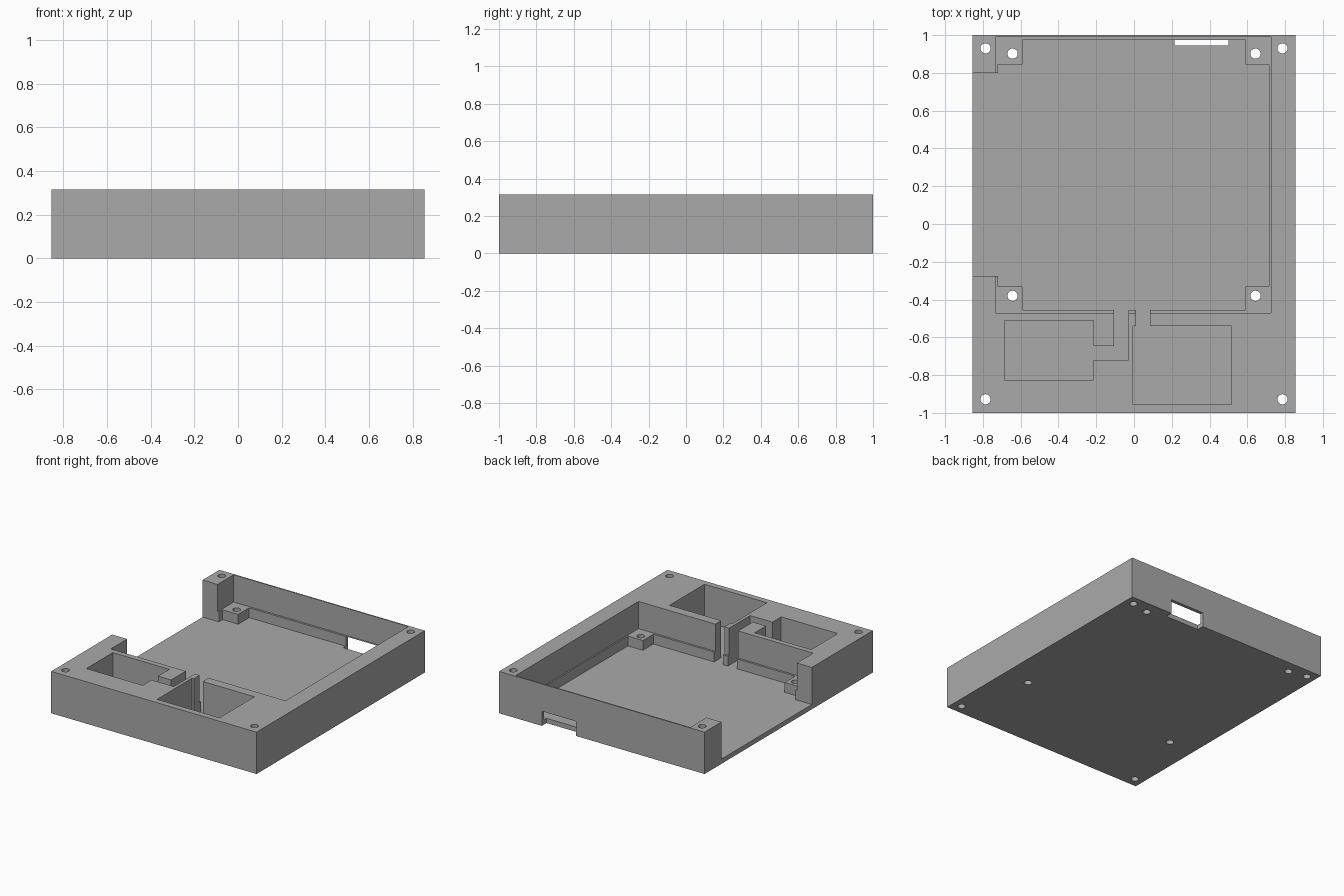
import bpy, bmesh, math

cube = bpy.data.objects.get("Cube")
if cube:
    bpy.data.objects.remove(cube, do_unlink=True)

HEIGHT, FLOOR, LEDGE, ABOVE = 0.315, 0.036, 0.11, 0.4


def prism(name, outline, z0, z1):
    """Extrude a flat outline from z0 to z1."""
    bm = bmesh.new()
    face = bm.faces.new([bm.verts.new((x, y, z0)) for x, y in outline])
    out = bmesh.ops.extrude_face_region(bm, geom=[face])
    moved = [v for v in out["geom"] if isinstance(v, bmesh.types.BMVert)]
    bmesh.ops.translate(bm, verts=moved, vec=(0, 0, z1 - z0))
    bmesh.ops.recalc_face_normals(bm, faces=bm.faces)
    mesh = bpy.data.meshes.new(name)
    bm.to_mesh(mesh)
    bm.free()
    obj = bpy.data.objects.new(name, mesh)
    bpy.context.collection.objects.link(obj)
    return obj


def rect(x0, x1, y0, y1):
    return [(x0, y0), (x1, y0), (x1, y1), (x0, y1)]


def circle(cx, cy, r, n=32):
    return [(cx + r * math.cos(2 * math.pi * i / n),
             cy + r * math.sin(2 * math.pi * i / n)) for i in range(n)]


# Solid block
tray = prism("enclosure_tray", rect(-0.855, 0.855, -1, 1), 0, HEIGHT)

# Main cavity: wide above the ledge, narrower below with four corner standoffs
cutters = [prism("upper_cavity", rect(-0.73, 0.725, -0.47, 0.99), LEDGE, ABOVE)]
xl, xr, yf, yb = -0.72, 0.715, -0.455, 0.975
px, pf, pb = 0.59, -0.33, 0.845
cutters.append(prism("lower_cavity", [
    (-px, yf), (px, yf), (px, pf), (xr, pf), (xr, pb), (px, pb),
    (px, yb), (-px, yb), (-px, pb), (xl, pb), (xl, pf), (-px, pf)], FLOOR, ABOVE))

# Side opening, and slot through the back wall and floor edge
cutters.append(prism("side_opening", rect(-1, -0.5, -0.275, 0.80), FLOOR, ABOVE))
cutters.append(prism("back_slot", rect(0.215, 0.50, 0.945, 1.1), -0.1, LEDGE))

# Front pockets, each with its cable channel into the cavity
cutters.append(prism("small_pocket", [
    (-0.685, -0.825), (-0.215, -0.825), (-0.215, -0.72), (-0.03, -0.72),
    (-0.03, -0.4), (-0.105, -0.4), (-0.105, -0.645), (-0.215, -0.645),
    (-0.215, -0.51), (-0.685, -0.51)], FLOOR, ABOVE))
cutters.append(prism("large_pocket", [
    (-0.005, -0.955), (0.515, -0.955), (0.515, -0.54), (0.085, -0.54),
    (0.085, -0.4), (0.01, -0.4), (0.01, -0.54), (-0.005, -0.54)], FLOOR, ABOVE))

# Screw holes in the outer corners and the standoffs
for x, ys in ((0.786, (0.93, -0.928)), (0.643, (0.902, -0.38))):
    for side in (-1, 1):
        for y in ys:
            cutters.append(prism("screw_hole", circle(side * x, y, 0.027), -0.1, ABOVE))

# Carve the block
for cutter in cutters:
    cutter.hide_render = True
    mod = tray.modifiers.new(cutter.name, "BOOLEAN")
    mod.operation, mod.solver, mod.object = "DIFFERENCE", "EXACT", cutter
bpy.context.view_layer.update()
carved = bpy.data.meshes.new_from_object(
    tray.evaluated_get(bpy.context.evaluated_depsgraph_get()))
tray.modifiers.clear()
tray.data = carved
for cutter in cutters:
    bpy.data.objects.remove(cutter, do_unlink=True)

# Plain grey finish
grey = bpy.data.materials.new("plain_grey")
grey.use_nodes = True
colour = (0.4, 0.4, 0.4, 1)
grey.diffuse_color = colour
grey.node_tree.nodes["Principled BSDF"].inputs["Base Color"].default_value = colour
tray.data.materials.clear()
tray.data.materials.append(grey)

# Smooth only the screw hole walls
bpy.ops.object.select_all(action="DESELECT")
tray.select_set(True)
bpy.context.view_layer.objects.active = tray
bpy.ops.object.shade_smooth_by_angle(angle=math.radians(30))
